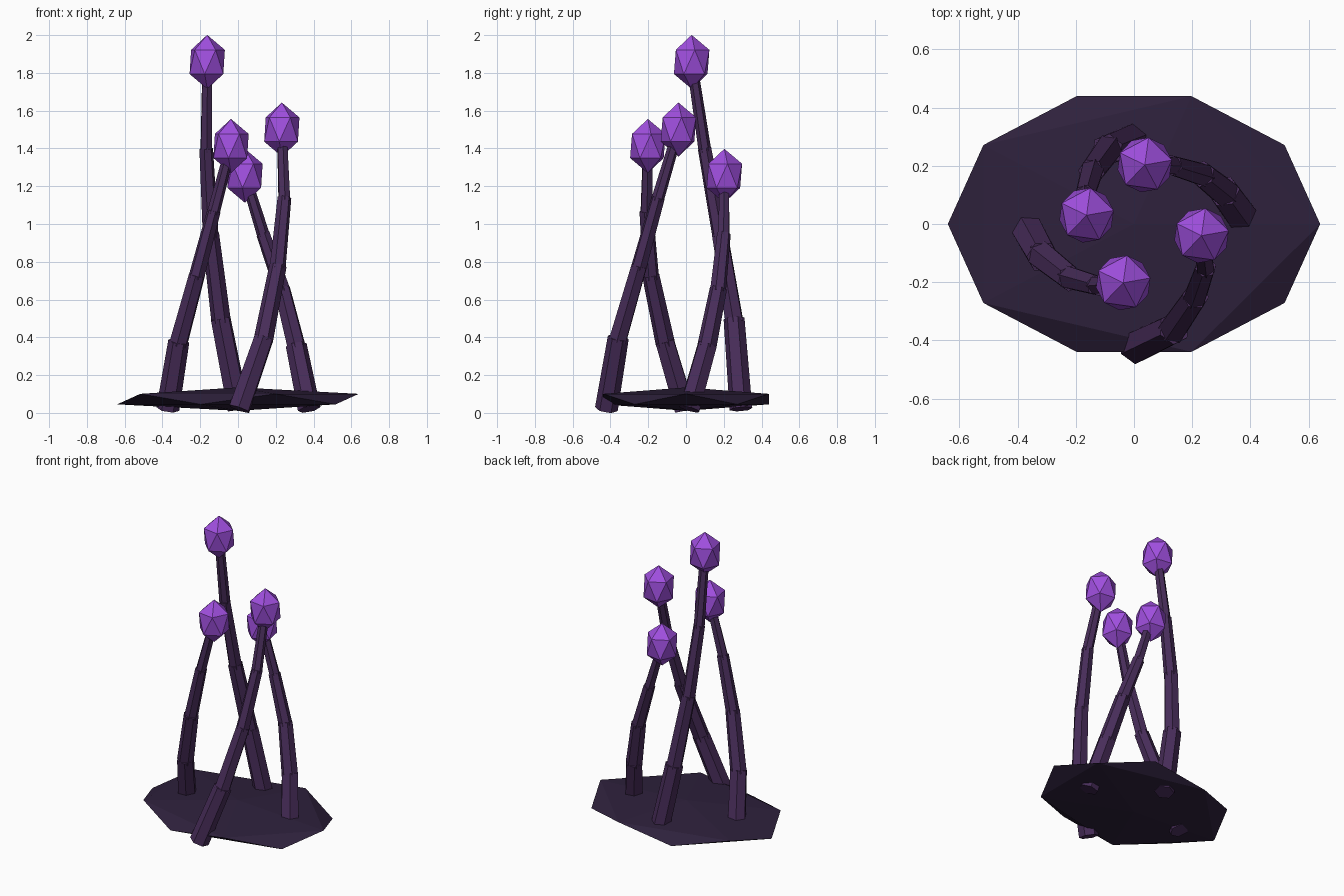
import bpy
from math import radians
from mathutils import Vector

cube = bpy.data.objects.get("Cube")
if cube:
    bpy.data.objects.remove(cube, do_unlink=True)


def make_material(name, color):
    mat = bpy.data.materials.new(name)
    mat.use_nodes = True
    mat.diffuse_color = color
    mat.node_tree.nodes["Principled BSDF"].inputs["Base Color"].default_value = color
    return mat


base_mat = make_material("dark violet ground", (0.027, 0.015, 0.045, 1))
stalk_mat = make_material("dull purple stalk", (0.065, 0.026, 0.102, 1))
bulb_mat = make_material("bright purple bulb", (0.35, 0.078, 0.74, 1))


def finish(name, mat):
    obj = bpy.context.object
    obj.name = name
    obj.data.materials.append(mat)
    return obj


def gem(name, center, size, mat, turn=0):
    """Stretched icosahedron."""
    bpy.ops.mesh.primitive_ico_sphere_add(subdivisions=1, radius=1, location=center,
                                          rotation=(0, 0, radians(turn)))
    obj = finish(name, mat)
    obj.scale = size
    return obj


def segment(name, start, end, r1, r2):
    """Six-sided tapered piece between two points."""
    axis = end - start
    bpy.ops.mesh.primitive_cone_add(vertices=6, radius1=r1, radius2=r2,
                                    depth=axis.length + 0.02,
                                    location=(start + end) / 2)
    obj = finish(name, stalk_mat)
    obj.rotation_euler = axis.to_track_quat('Z', 'Y').to_euler()


# Flat faceted ground slab
gem("ground_slab", (0, 0, 0.073), (0.715, 0.516, 0.062), base_mat)

# Stalk paths from root to bulb centre
stalks = {
    "tall": [(0, 0.29, 0.03), (-0.09, 0.255, 0.49), (-0.145, 0.18, 0.94),
             (-0.168, 0.10, 1.39), (-0.163, 0.03, 1.858)],
    "front": [(-0.37, -0.01, 0.03), (-0.315, -0.11, 0.37), (-0.22, -0.185, 0.72),
              (-0.13, -0.21, 1.06), (-0.037, -0.202, 1.413)],
    "left": [(0.01, -0.42, 0.03), (0.135, -0.36, 0.39), (0.21, -0.25, 0.77),
             (0.245, -0.15, 1.13), (0.232, -0.04, 1.50)],
    "back": [(0.375, 0.02, 0.03), (0.31, 0.11, 0.35), (0.235, 0.17, 0.65),
             (0.135, 0.20, 0.94), (0.037, 0.203, 1.255)],
}
radii = [(0.061, 0.056), (0.052, 0.046), (0.043, 0.037), (0.034, 0.028)]

for name, path in stalks.items():
    points = [Vector(p) for p in path]
    for i, (r1, r2) in enumerate(radii):
        segment(f"{name}_stalk_{i + 1}", points[i], points[i + 1], r1, r2)
    gem(f"{name}_bulb", points[-1], (0.106, 0.106, 0.143), bulb_mat, 10)
